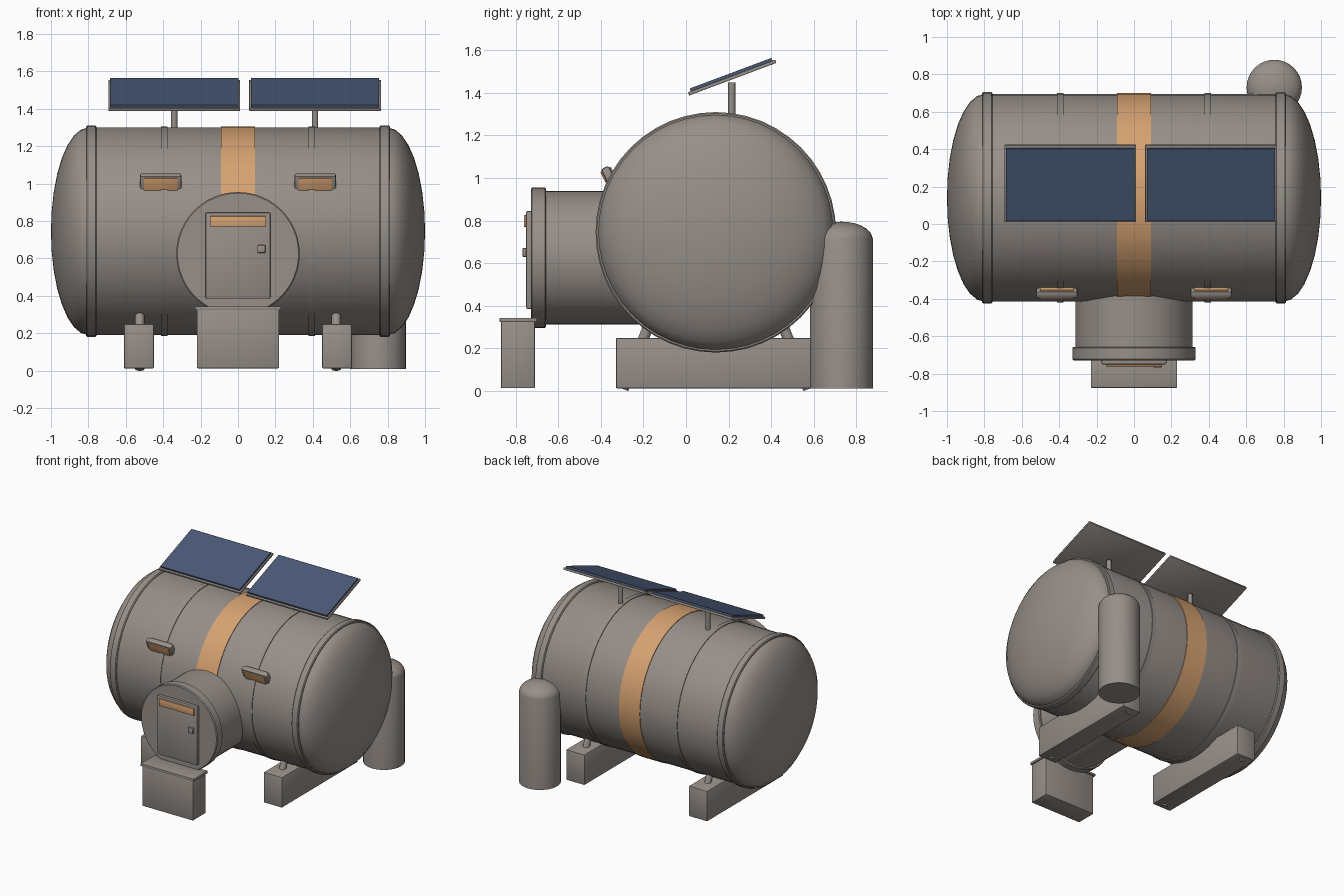
import bpy, bmesh, math
from mathutils import Matrix, Vector

if "Cube" in bpy.data.objects:
    bpy.data.objects.remove(bpy.data.objects["Cube"])


def material(name, rgb):
    m = bpy.data.materials.new(name)
    m.diffuse_color = (*rgb, 1)
    m.use_nodes = True
    m.node_tree.nodes["Principled BSDF"].inputs["Base Color"].default_value = m.diffuse_color
    return m


GREY = material("warm_grey", (0.31, 0.275, 0.25))
ORANGE = material("orange", (0.67, 0.36, 0.165))
BLUE = material("panel_blue", (0.07, 0.10, 0.18))

CY, CZ, R = 0.14, 0.745, 0.555      # main hull axis and radius
TO_X = Matrix.Rotation(math.pi / 2, 4, 'Y')
TO_FRONT = Matrix.Rotation(math.pi / 2, 4, 'X')   # local z becomes -y


def finish(name, bm, mat, matrix, smooth=35):
    bm.transform(matrix)
    bmesh.ops.recalc_face_normals(bm, faces=bm.faces)
    me = bpy.data.meshes.new(name)
    bm.to_mesh(me)
    bm.free()
    me.materials.append(mat)
    ob = bpy.data.objects.new(name, me)
    bpy.context.collection.objects.link(ob)
    bpy.ops.object.select_all(action='DESELECT')
    ob.select_set(True)
    bpy.context.view_layer.objects.active = ob
    bpy.ops.object.shade_smooth_by_angle(angle=math.radians(smooth))
    return ob


def lathe(name, profile, mat, matrix, sides=48):
    """Revolve (radius, height) points about local z; radius 0 closes to a point."""
    bm = bmesh.new()
    verts = [bm.verts.new((r, 0, h)) for r, h in profile]
    edges = [bm.edges.new(p) for p in zip(verts, verts[1:])]
    bmesh.ops.spin(bm, geom=verts + edges, cent=(0, 0, 0), axis=(0, 0, 1),
                   angle=2 * math.pi, steps=sides, use_duplicate=False)
    bmesh.ops.remove_doubles(bm, verts=bm.verts, dist=1e-5)
    return finish(name, bm, mat, matrix)


def disc_profile(r, h0, h1, bevel=0.0):
    if not bevel:
        return [(0, h0), (r, h0), (r, h1), (0, h1)]
    return [(0, h0), (r - bevel, h0), (r, h0 + bevel),
            (r, h1 - bevel), (r - bevel, h1), (0, h1)]


def box(name, center, size, mat, bevel=0.006, tilt=0.0):
    bm = bmesh.new()
    bmesh.ops.create_cube(bm, size=1, matrix=Matrix.Diagonal((*size, 1)))
    if bevel:
        bmesh.ops.bevel(bm, geom=bm.edges[:], offset=bevel, segments=2,
                        profile=0.5, affect='EDGES')
    m = Matrix.Translation(center) @ Matrix.Rotation(tilt, 4, 'X')
    return finish(name, bm, mat, m)


def rod(name, a, b, r, mat, sides=16):
    a, b = Vector(a), Vector(b)
    d = b - a
    m = Matrix.Translation(a) @ d.to_track_quat('Z', 'Y').to_matrix().to_4x4()
    return lathe(name, disc_profile(r, 0, d.length), mat, m, sides)


# main hull with domed ends
hull_at = Matrix.Translation((0, CY, CZ)) @ TO_X
dome = [(R * math.cos(t), 0.8 + 0.2 * math.sin(t))
        for t in [i * math.pi / 16 for i in range(8)]] + [(0, 1.0)]
lathe("hull", [(r, -h) for r, h in reversed(dome)] + dome, GREY, hull_at)

# hull hoops and coloured centre band
for side, s in (("left", -1), ("right", 1)):
    lathe(side + "_end_hoop", disc_profile(0.565, s * 0.785 - 0.028, s * 0.785 + 0.028, 0.006),
          GREY, hull_at)
    lathe(side + "_thin_hoop", disc_profile(0.56, s * 0.395 - 0.018, s * 0.395 + 0.018),
          GREY, hull_at)
lathe("centre_band", disc_profile(0.56, -0.09, 0.09), ORANGE, hull_at)

# entry tunnel and its front flange
tunnel_at = Matrix.Translation((0, 0, 0.625)) @ TO_FRONT
lathe("entry_tunnel", disc_profile(0.314, 0.05, 0.67), GREY, tunnel_at)
lathe("entry_flange", disc_profile(0.33, 0.657, 0.729, 0.006), GREY, tunnel_at)

# door, stripe and handle
box("door", (0, -0.735, 0.615), (0.345, 0.032, 0.46), GREY)
box("door_stripe", (0, -0.753, 0.798), (0.30, 0.016, 0.055), ORANGE, 0.002)
box("door_handle", (0.125, -0.755, 0.65), (0.044, 0.026, 0.042), GREY, 0.005)

# entry step
box("step_block", (0, -0.79, 0.17), (0.44, 0.16, 0.315), GREY)
box("step_tread", (0, -0.788, 0.333), (0.46, 0.176, 0.02), GREY, 0.004)

# support skids with slanted struts
for side, s in (("left", -1), ("right", 1)):
    box(side + "_skid", (s * 0.53, CY, 0.13), (0.16, 0.94, 0.238), GREY, 0.008)
    for end, e in (("front", -1), ("back", 1)):
        rod(f"{side}_{end}_strut", (s * 0.525, CY + e * 0.435, 0.008),
            (s * 0.525, CY + e * 0.27, 0.42), 0.025, GREY)

# hull windows: grey frame with orange pane set through it
tilt = math.radians(26)
for side, s in (("left", -1), ("right", 1)):
    c = (s * 0.413, -0.347, 0.978)
    box(side + "_window_frame", c, (0.222, 0.042, 0.16), GREY, 0.012, tilt)
    box(side + "_window_pane", c, (0.18, 0.056, 0.138), ORANGE, 0.003, tilt)

# solar panels on masts
tilt = math.radians(20.5)
up = Vector((0, -math.sin(tilt), math.cos(tilt)))
for side, x in (("left", -0.341), ("right", 0.412)):
    c = Vector((x, 0.217, 1.472))
    rod(side + "_panel_mast", (x, 0.215, 1.27), (x, 0.215, 1.45), 0.017, GREY)
    box(side + "_panel_frame", c, (0.705, 0.438, 0.016), GREY, 0.003, tilt)
    box(side + "_panel_cells", c + up * 0.014, (0.685, 0.41, 0.016), BLUE, 0.0, tilt)

# rear upright storage tank with low dome
tank = [(0, 0.01), (0.148, 0.01), (0.148, 0.715)]
tank += [(0.146 * math.cos(t), 0.715 + 0.08 * math.sin(t))
         for t in [i * math.pi / 14 for i in range(1, 7)]] + [(0, 0.795)]
lathe("storage_tank", tank, GREY, Matrix.Translation((0.75, 0.73, 0)), 32)
